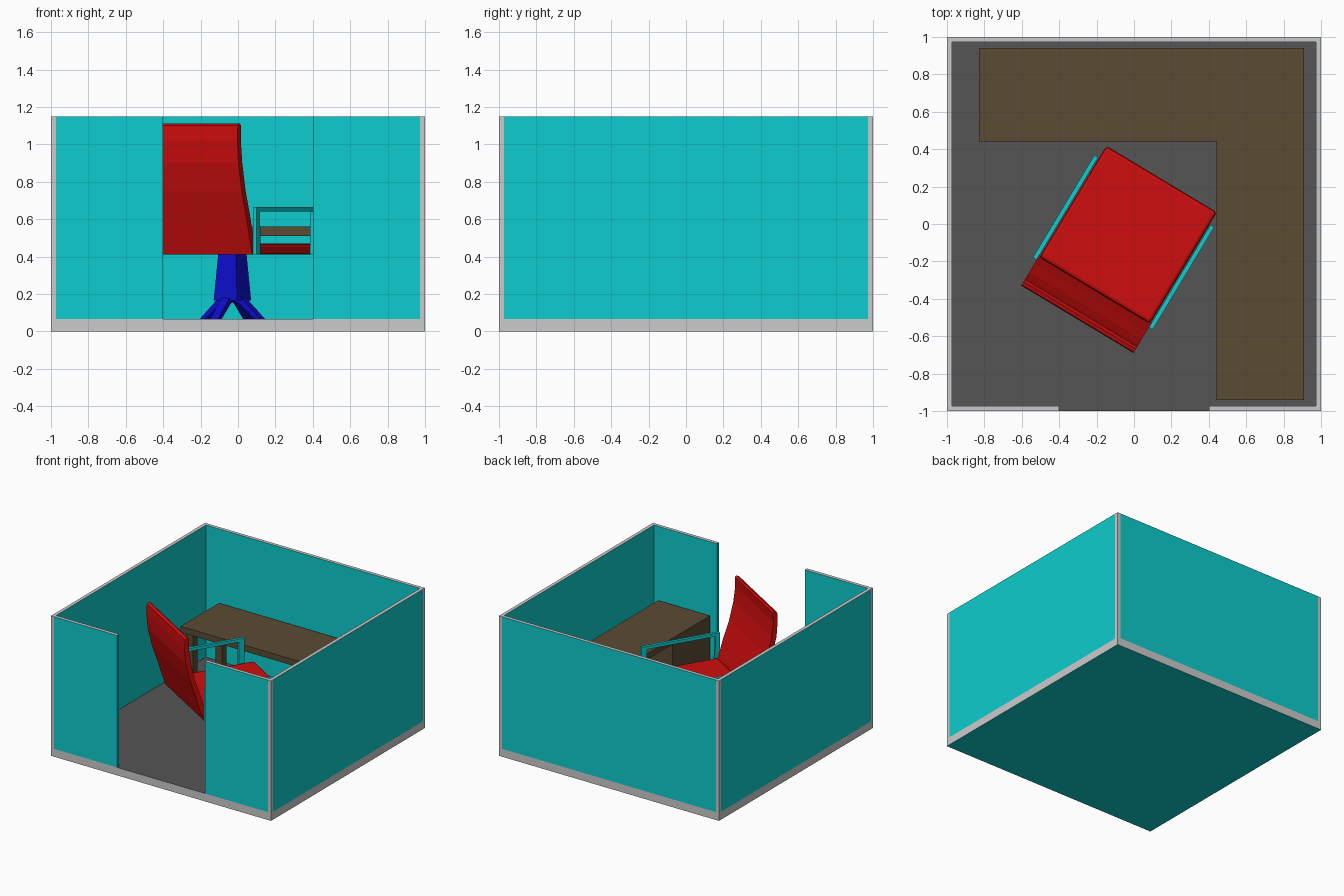
import bpy, bmesh, math
from mathutils import Matrix, Vector

cube = bpy.data.objects.get("Cube")
if cube:
    bpy.data.objects.remove(cube, do_unlink=True)


def material(name, rgb):
    m = bpy.data.materials.new(name)
    m.use_nodes = True
    m.diffuse_color = (*rgb, 1)
    node = next(n for n in m.node_tree.nodes if n.type == "BSDF_PRINCIPLED")
    node.inputs["Base Color"].default_value = (*rgb, 1)
    return m


CYAN = material("cyan", (0.004, 0.61, 0.62))
GREY = material("light grey", (0.6, 0.6, 0.6))
FLOOR = material("dark grey", (0.091, 0.091, 0.091))
BROWN = material("brown", (0.105, 0.07, 0.033))
RED = material("red", (0.62, 0.004, 0.004))
BLUE = material("blue", (0.004, 0.004, 0.62))

# Frame of the turned chair
CHAIR = Matrix.Translation((-0.03, -0.055, 0)) @ Matrix.Rotation(math.radians(-31), 4, "Z")


def finish(name, bm, mats, frame=None, rule=None):
    bmesh.ops.recalc_face_normals(bm, faces=bm.faces[:])
    if rule:
        for f in bm.faces:
            f.material_index = rule(f.normal)
    mesh = bpy.data.meshes.new(name)
    bm.to_mesh(mesh)
    bm.free()
    for m in mats:
        mesh.materials.append(m)
    ob = bpy.data.objects.new(name, mesh)
    bpy.context.collection.objects.link(ob)
    if frame:
        ob.matrix_world = frame
    return ob


def box(name, lo, hi, *mats, frame=None, rule=None):
    lo, hi = Vector(lo), Vector(hi)
    bm = bmesh.new()
    place = Matrix.Translation((lo + hi) / 2) @ Matrix.Diagonal((*(hi - lo), 1))
    bmesh.ops.create_cube(bm, size=1, matrix=place)
    return finish(name, bm, mats, frame, rule)


def prism(name, outline, depth, mat, to_point, frame=None):
    """Extrude a 2D outline symmetrically; to_point maps (a, b, offset) to 3D."""
    bm = bmesh.new()
    f = bm.faces.new([bm.verts.new(to_point(a, b, -depth)) for a, b in outline])
    new = bmesh.ops.extrude_face_region(bm, geom=[f])["geom"]
    shift = Vector(to_point(0, 0, depth)) - Vector(to_point(0, 0, -depth))
    bmesh.ops.translate(bm, vec=shift, verts=[v for v in new if isinstance(v, bmesh.types.BMVert)])
    return finish(name, bm, [mat], frame)


# Room base: grey rim, dark floor on top, cyan underside
T, H, B = 0.028, 1.15, 0.065
box("room_base", (-1, -1, 0), (1, 1, B), GREY, FLOOR, CYAN,
    rule=lambda n: 1 if n.z > 0.5 else 2 if n.z < -0.5 else 0)

# Walls with grey top edge, doorway in the front
I = 1 - T
walls = {
    "back_wall": ((-I, I), (I, 1)),
    "right_wall": ((-1, -I), (-I, I)),
    "left_wall": ((I, -I), (1, I)),
    "front_wall_right": ((-I, -1), (-0.4, -I)),
    "front_wall_left": ((0.4, -1), (I, -I)),
}
for name, (lo, hi) in walls.items():
    box(name, (*lo, B), (*hi, H), CYAN, GREY, rule=lambda n: int(n.z > 0.5))
for sx in (-1, 1):
    for sy in (-1, 1):
        xs, ys = sorted((sx, sx * I)), sorted((sy, sy * I))
        box("corner_post", (xs[0], ys[0], B), (xs[1], ys[1], H), GREY)

# L-shaped desk on legs with an end pedestal
top = [(-0.83, 0.94), (-0.83, 0.44), (0.44, 0.44), (0.44, -0.94), (0.91, -0.94), (0.91, 0.94)]
prism("desk_top", top, 0.025, BROWN, lambda a, b, o: (a, b, 0.535 + o))
for x, y in ((-0.8, 0.47), (-0.8, 0.85), (0.82, 0.85)):
    box("desk_leg", (x, y, B), (x + 0.06, y + 0.06, 0.51), BROWN)
box("desk_pedestal", (0.44, -0.94, B), (0.91, -0.45, 0.51), BROWN)

# Chair seat with softened edges
seat = box("chair_seat", (-0.345, -0.35, 0.41), (0.345, 0.345, 0.47), RED, frame=CHAIR)
bevel = seat.modifiers.new("soft_edges", "BEVEL")
bevel.width, bevel.segments = 0.018, 2

# Curved backrest from a side profile
front = [(-0.34, 0.41), (-0.365, 0.5), (-0.393, 0.6), (-0.445, 0.75),
         (-0.48, 0.9), (-0.495, 1.02), (-0.492, 1.1)]
back = [(-0.505, 1.11), (-0.526, 1.1), (-0.53, 1.02), (-0.52, 0.9),
        (-0.485, 0.75), (-0.435, 0.6), (-0.405, 0.5), (-0.375, 0.41)]
prism("chair_back", front + back, 0.35, RED, lambda a, b, o: (o, a, b), CHAIR)

# Armrests: a rail on two posts each side
arm = [(-0.37, 0.41), (-0.33, 0.41), (-0.335, 0.64), (0.225, 0.64),
       (0.225, 0.41), (0.27, 0.41), (0.27, 0.665), (-0.37, 0.665)]
for side, u in (("left", 0.362), ("right", -0.362)):
    prism(side + "_armrest", arm, 0.012, CYAN, lambda a, b, o: (u + o, a, b), CHAIR)

# Tapered stem
bm = bmesh.new()
bmesh.ops.create_cone(bm, cap_ends=True, segments=4, radius1=0.073 * math.sqrt(2),
                      radius2=0.055 * math.sqrt(2), depth=0.25,
                      matrix=Matrix.Translation((0, 0, 0.29)) @ Matrix.Rotation(math.pi / 4, 4, "Z"))
finish("chair_stem", bm, [BLUE], CHAIR)

# Four splayed feet
foot = [(0.02, 0.18), (0.07, 0.18), (0.19, B), (0.155, B), (0.055, 0.15), (0.02, 0.165)]
for i in range(4):
    turn = CHAIR @ Matrix.Rotation(i * math.pi / 2, 4, "Z")
    prism("chair_foot", foot, 0.025, BLUE, lambda a, b, o: (a, o, b), turn)
